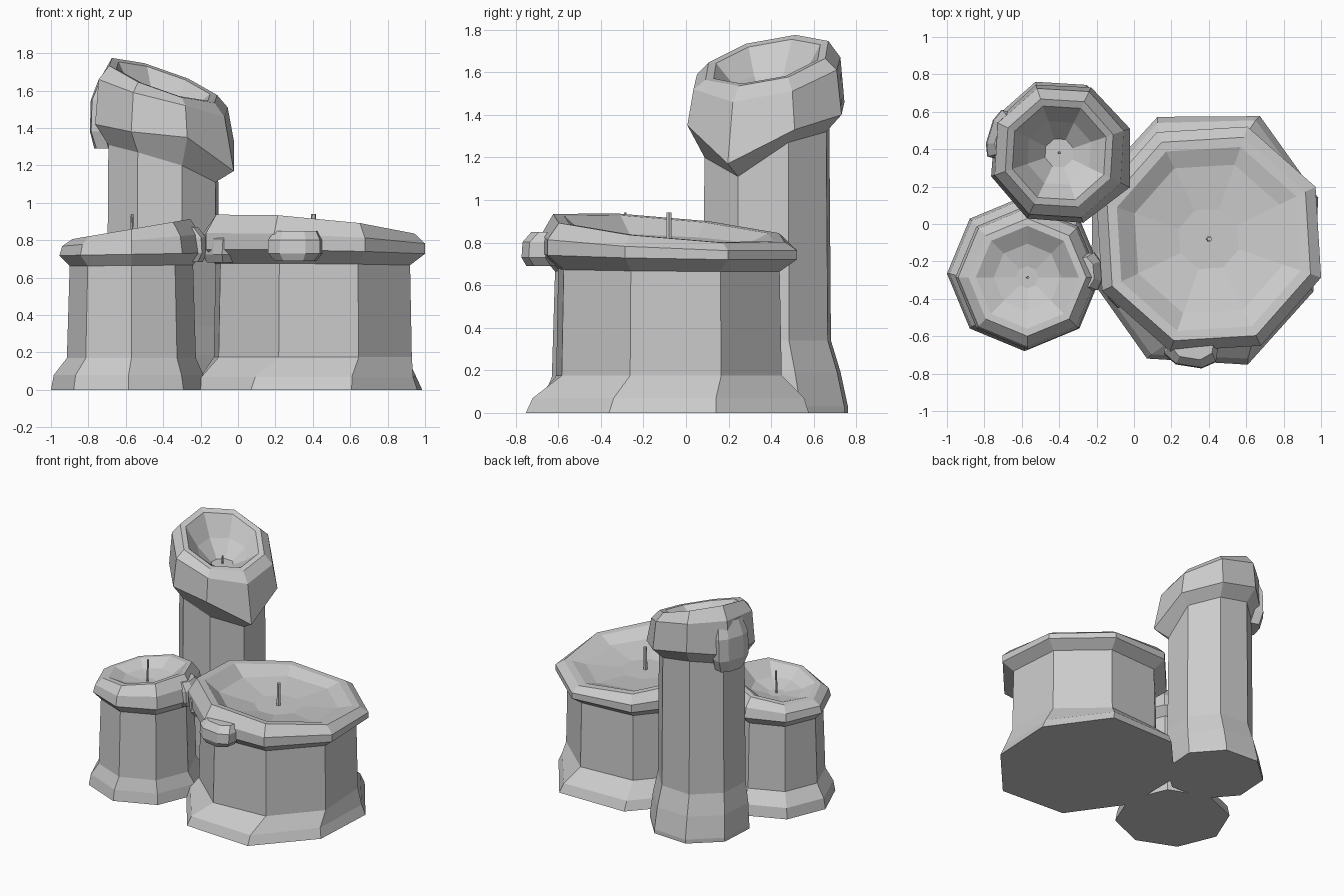
import bpy, bmesh
from math import sin, cos, radians
from mathutils import Vector

if "Cube" in bpy.data.objects:
    bpy.data.objects.remove(bpy.data.objects["Cube"])


def loft(name, rings):
    """Skin a stack of equal-length point rings and cap both ends."""
    bm = bmesh.new()
    loops = [[bm.verts.new(p) for p in r] for r in rings]
    n = len(loops[0])
    for a, b in zip(loops, loops[1:]):
        for i in range(n):
            j = (i + 1) % n
            bm.faces.new((a[i], a[j], b[j], b[i]))
    bm.faces.new(loops[0][::-1])
    bm.faces.new(loops[-1])
    bmesh.ops.recalc_face_normals(bm, faces=bm.faces)
    mesh = bpy.data.meshes.new(name)
    bm.to_mesh(mesh)
    bm.free()
    ob = bpy.data.objects.new(name, mesh)
    bpy.context.collection.objects.link(ob)
    return ob


def ring(c, r, z, phase, tilt=(0, 0), n=8):
    """Polygon ring; r and z are numbers or one value per corner; tilt is the slope in x and y."""
    pts = []
    for i in range(n):
        a = radians(phase + 360 * i / n)
        rad = r[i] if isinstance(r, list) else r
        h = z[i] if isinstance(z, list) else z
        dx, dy = rad * cos(a), rad * sin(a)
        pts.append((c[0] + dx, c[1] + dy, h + tilt[0] * dx + tilt[1] * dy))
    return pts


def candle(name, c, phase, tilt, levels, wick):
    """levels: (radius, height, share of the tilt, optional centre, optional phase)."""
    rings = []
    for lv in levels:
        cc = lv[3] if len(lv) > 3 else c
        ph = lv[4] if len(lv) > 4 else phase
        rings.append(ring(cc, lv[0], lv[1], ph, (tilt[0] * lv[2], tilt[1] * lv[2])))
    loft(name + "_candle", rings)
    r, z0, z1 = wick
    loft(name + "_wick", [ring(c, r, z0, 0, n=6), ring((c[0] + .004, c[1]), r * .9, z1, 0, n=6)])


def drip(name, c, angle, r, width, depth, z0, z1):
    """Faceted wax run hugging the rim at a given angle, leaning in at the top."""
    a = radians(angle)
    out = Vector((cos(a), sin(a)))
    side = Vector((-sin(a), cos(a)))
    shape = [(-.05, -.5), (.4 * depth, -.5), (depth, -.25), (depth, .25), (.4 * depth, .5), (-.05, .5)]
    rings = []
    for t, s, inset in ((0, .75, .02), (.25, 1, 0), (.7, 1, .005), (1, .8, .045)):
        rings.append([(*(Vector(c) + out * (r - inset + d) + side * w * width * s),
                       z0 + (z1 - z0) * t) for d, w in shape])
    loft(name, rings)


# Wide candle, with an uneven puddled foot
A = (.40, -.08)
foot = (.365, -.085)
foot_r = [.66, .73, .70, .65, .63, .70, .71, .655]
candle("wide", A, 26, (-.09, -.09), [
    (foot_r, 0, 0, foot, 20), ([r - .03 for r in foot_r], .07, 0, foot, 21),
    (.56, .175, 0), (.55, .67, .1),
    (.635, .735, .2), (.635, .80, .5), (.575, .868, 1), (.52, .865, 1),
    (.42, .81, .6), (.17, .772, 0)], (.015, .76, .94))
drip("wide_front_drip", A, 261, .615, .28, .075, .69, .85)
drip("wide_side_drip", A, 205, .58, .26, .04, .68, .86)

# Short candle
B = (-.57, -.285)
foot = (-.585, -.265)
candle("short", B, 0, (.17, 0), [
    (.415, 0, 0, foot), (.40, .08, 0, foot), (.345, .17, 0), (.33, .665, .05),
    (.385, .725, .1), (.37, .80, .5), (.315, .86, 1), (.275, .86, 1),
    (.18, .80, .6), (.06, .772, 0)], (.008, .76, .94))
drip("short_side_drip", B, 5, .35, .20, .05, .685, .87)

# Tall candle; per-corner values make the uneven overflow
C = (-.40, .38)
foot = (-.41, .42)
hem = [1.27, 1.32, 1.36, 1.33, 1.31, 1.27, 1.20, 1.11]
bulge = [z + d for z, d in zip(hem, [.06, .08, .1, .09, .11, .11, .15, .06])]
bulge_r = [.40, .39, .385, .38, .385, .39, .395, .42]
shoulder = [1.51, 1.61, 1.67, 1.68, 1.66, 1.59, 1.52, 1.46]
candle("tall", C, 19, (-.34, .20), [
    (.36, 0, 0, foot), (.36, .03, 0, foot), (.345, .19, 0, (-.405, .40)), (.318, .34, 0), (.31, hem, 0),
    (bulge_r, bulge, 0), (.365, shoulder, 0), (.305, 1.655, 1), (.265, 1.65, 1),
    (.18, 1.55, .6), (.08, 1.47, 0)], (.008, 1.46, 1.53))
drip("tall_left_drip", C, 163, .345, .26, .045, 1.29, 1.66)
